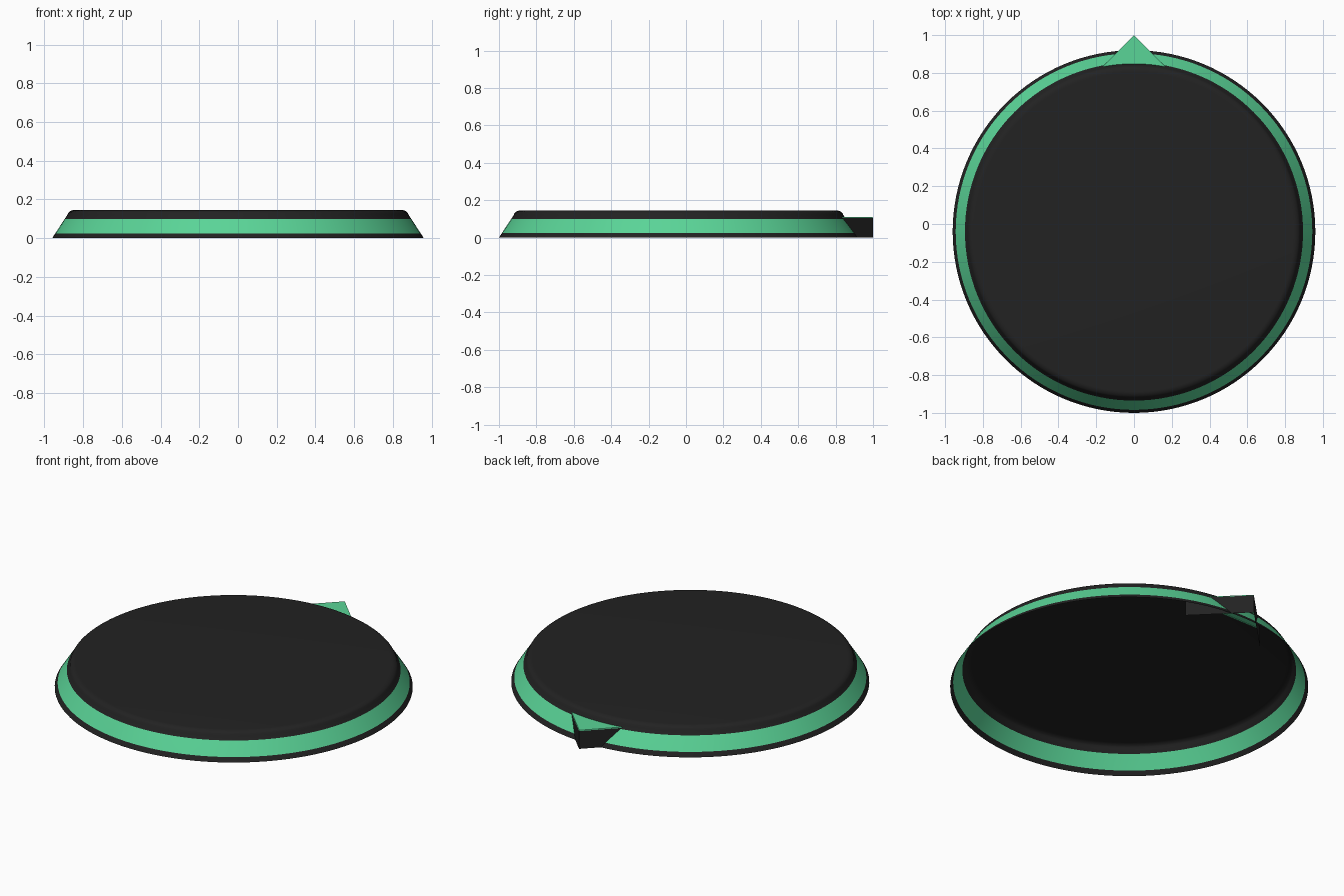
import bpy, bmesh, math

if "Cube" in bpy.data.objects:
    bpy.data.objects.remove(bpy.data.objects["Cube"])

def material(name, rgb):
    m = bpy.data.materials.new(name)
    m.diffuse_color = (*rgb, 1)
    m.use_nodes = True
    m.node_tree.nodes["Principled BSDF"].inputs["Base Color"].default_value = m.diffuse_color
    return m

BLACK = material("charcoal black", (0.016, 0.016, 0.016))
GREEN = material("mint green", (0.102, 0.66, 0.31))
CENTRE_Y = -0.04
SEG = 128

def make_object(name, bm):
    me = bpy.data.meshes.new(name)
    bm.to_mesh(me)
    bm.free()
    ob = bpy.data.objects.new(name, me)
    bpy.context.collection.objects.link(ob)
    me.materials.append(BLACK)
    me.materials.append(GREEN)
    return ob

# Disc shell, open underneath: sloped rim, rounded shoulder, flat top
profile = [(0.96, 0.0), (0.944, 0.025), (0.895, 0.10), (0.881, 0.121)]
for i in range(1, 7):
    a = math.radians(33 + (90 - 33) * i / 6)
    profile.append((0.846 + 0.042 * math.cos(a), 0.103 + 0.042 * math.sin(a)))
bm = bmesh.new()
rings = [[bm.verts.new((r * math.cos(2 * math.pi * k / SEG),
                        CENTRE_Y + r * math.sin(2 * math.pi * k / SEG), z))
          for k in range(SEG)] for r, z in profile]
for j in range(len(rings) - 1):
    for k in range(SEG):
        n = (k + 1) % SEG
        f = bm.faces.new((rings[j][k], rings[j][n], rings[j + 1][n], rings[j + 1][k]))
        f.material_index = 1 if j == 1 else 0   # green band
bm.faces.new(rings[-1])
disc = make_object("disc_shell", bm)
bpy.context.view_layer.objects.active = disc
disc.select_set(True)
bpy.ops.object.shade_smooth_by_angle(angle=math.radians(35))

# Pointer wedge at the back: black side walls, green top with a raised inset
bm = bmesh.new()
corners = [(0.26, 0.74), (0.0, 1.0), (-0.26, 0.74)]
low = [bm.verts.new((x, y, 0)) for x, y in corners]
high = [bm.verts.new((x, y, 0.105)) for x, y in corners]
for a, b in ((0, 1), (1, 2)):
    bm.faces.new((low[a], low[b], high[b], high[a]))
top = bm.faces.new(high)
top.material_index = 1
bmesh.ops.inset_region(bm, faces=[top], thickness=0.012, use_boundary=True)
bmesh.ops.inset_region(bm, faces=[top], thickness=0.002, depth=0.005, use_boundary=True)
make_object("pointer_wedge", bm)
